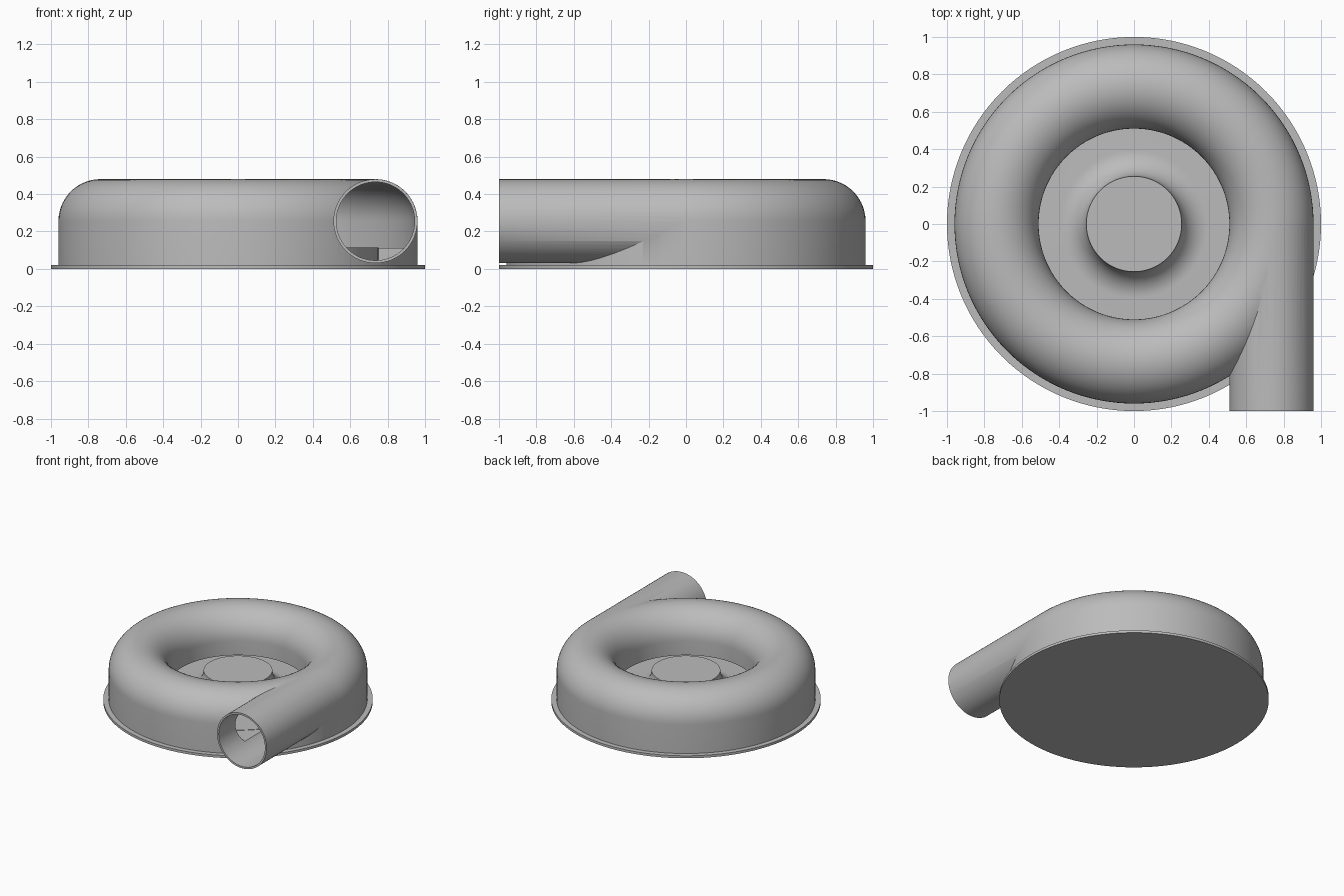
import bpy, bmesh, math
from mathutils import Matrix, Vector

if "Cube" in bpy.data.objects:
    bpy.data.objects.remove(bpy.data.objects["Cube"], do_unlink=True)

gray = bpy.data.materials.new("cast_gray")
gray.use_nodes = True
COLOR = (0.5, 0.5, 0.5, 1)
gray.diffuse_color = COLOR
gray.node_tree.nodes["Principled BSDF"].inputs["Base Color"].default_value = COLOR

TUBE_R, TUBE_Z = 0.735, 0.255   # centre of the scroll's cross-section
SEGS = 128


def make_object(name, bm):
    bmesh.ops.remove_doubles(bm, verts=bm.verts, dist=1e-5)
    bmesh.ops.recalc_face_normals(bm, faces=bm.faces)
    mesh = bpy.data.meshes.new(name)
    bm.to_mesh(mesh)
    bm.free()
    mesh.materials.append(gray)
    obj = bpy.data.objects.new(name, mesh)
    bpy.context.collection.objects.link(obj)
    return obj


def revolve(name, profile, closed=False):
    """Spin (radius, z) points around the z axis."""
    bm = bmesh.new()
    verts = [bm.verts.new((r, 0, z)) for r, z in profile]
    edges = [bm.edges.new(pair) for pair in zip(verts, verts[1:])]
    if closed:
        edges.append(bm.edges.new((verts[-1], verts[0])))
    bmesh.ops.spin(bm, geom=verts + edges, axis=(0, 0, 1), cent=(0, 0, 0),
                   angle=math.tau, steps=SEGS, use_duplicate=False)
    return make_object(name, bm)


def cylinder_y(name, radius, y0, y1):
    """Cylinder along y on the outlet axis."""
    bm = bmesh.new()
    place = Matrix.Translation(Vector((TUBE_R, (y0 + y1) / 2, TUBE_Z)))
    bmesh.ops.create_cone(bm, cap_ends=True, segments=64, radius1=radius,
                          radius2=radius, depth=y1 - y0,
                          matrix=place @ Matrix.Rotation(math.pi / 2, 4, "X"))
    return make_object(name, bm)


def arc(cx, cz, radius, a0, a1, steps):
    return [(cx + radius * math.cos(math.radians(a0 + (a1 - a0) * i / steps)),
             cz + radius * math.sin(math.radians(a0 + (a1 - a0) * i / steps)))
            for i in range(steps + 1)]


def combine(target, other, operation):
    mod = target.modifiers.new(operation.lower(), "BOOLEAN")
    mod.operation = operation
    mod.solver = "EXACT"
    mod.object = other
    bpy.context.view_layer.objects.active = target
    bpy.ops.object.modifier_apply(modifier=mod.name)
    bpy.data.objects.remove(other, do_unlink=True)


# Scroll housing: straight walls under a half-round top
housing = revolve("scroll_housing",
                  [(0.96, 0.015)] + arc(TUBE_R, TUBE_Z, 0.225, 0, 180, 28)
                  + [(0.51, 0.015)], closed=True)
combine(housing, cylinder_y("outlet_pipe", 0.2245, -1.0, 0.0), "UNION")

# Hollow: air channel with an inlet slot under the inner lip, then the outlet bore
channel = revolve("channel_cutter",
                  [(0.945, 0.112)] + arc(TUBE_R, TUBE_Z, 0.21, 0, 180, 28)
                  + [(0.525, 0.14), (0.5, 0.14), (0.5, 0.112)], closed=True)
combine(channel, cylinder_y("bore_cutter", 0.2095, -1.05, 0.0), "UNION")
combine(housing, channel, "DIFFERENCE")

# Hub: flat cap flaring down to a wide disc
hub = revolve("flared_hub",
              [(0, TUBE_Z)] + arc(0.395, TUBE_Z, 0.14, 180, 270, 16)
              + [(0.75, 0.115), (0.75, 0.012), (0, 0.012)])

# Mounting flange closing the underside
flange = revolve("base_flange", [(0, 0.02), (1, 0.02), (1, 0), (0, 0)])

# Smooth curved surfaces, keep rims sharp
bpy.ops.object.select_all(action="DESELECT")
for obj in (housing, hub, flange):
    obj.select_set(True)
bpy.context.view_layer.objects.active = housing
bpy.ops.object.shade_smooth_by_angle(angle=math.radians(30))
